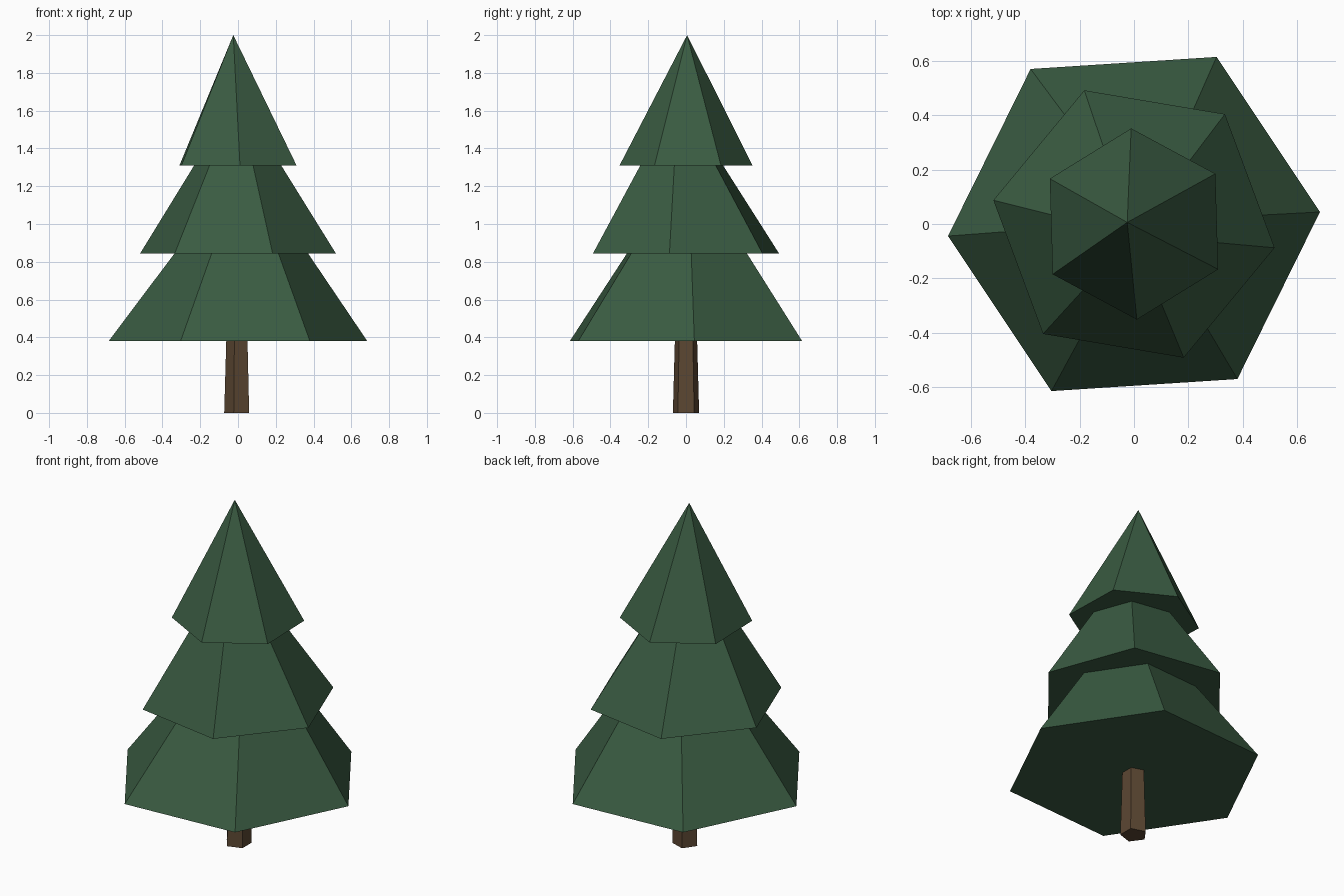
import bpy, bmesh
from math import cos, sin, radians, tau

if "Cube" in bpy.data.objects:
    bpy.data.objects.remove(bpy.data.objects["Cube"])


def material(name, color):
    m = bpy.data.materials.new(name)
    m.diffuse_color = (*color, 1)
    m.use_nodes = True
    m.node_tree.nodes["Principled BSDF"].inputs["Base Color"].default_value = m.diffuse_color
    return m


def ring(bm, sides, radius, angle, z):
    return [bm.verts.new((radius * cos(radians(angle) + i * tau / sides),
                          radius * sin(radians(angle) + i * tau / sides), z))
            for i in range(sides)]


def finish(bm, name, mat):
    bmesh.ops.recalc_face_normals(bm, faces=bm.faces)
    mesh = bpy.data.meshes.new(name)
    bm.to_mesh(mesh)
    bm.free()
    mesh.materials.append(mat)
    bpy.context.collection.objects.link(bpy.data.objects.new(name, mesh))


def foliage(name, radius, angle, z, apex):
    # closed six-sided cone with a slightly off-centre tip
    bm = bmesh.new()
    base = ring(bm, 6, radius, angle, z)
    tip = bm.verts.new(apex)
    bm.faces.new(base)
    for i in range(6):
        bm.faces.new((base[i], base[(i + 1) % 6], tip))
    finish(bm, name, green)


green = material("pine green", (0.042, 0.105, 0.054))
brown = material("bark brown", (0.105, 0.062, 0.032))

# Foliage tiers
foliage("lower_foliage", 0.686, 3.7, 0.38, (0.036, 0.01, 1.34))
foliage("middle_foliage", 0.525, -9.6, 0.845, (-0.003, -0.041, 1.683))
foliage("upper_foliage", 0.352, 31.7, 1.31, (-0.025, 0.006, 2.0))

# Tapered five-sided trunk
bm = bmesh.new()
low = ring(bm, 5, 0.073, 180, 0)
high = ring(bm, 5, 0.061, 180, 0.42)
bm.faces.new(low)
bm.faces.new(high)
for i in range(5):
    j = (i + 1) % 5
    bm.faces.new((low[i], low[j], high[j], high[i]))
finish(bm, "trunk", brown)
